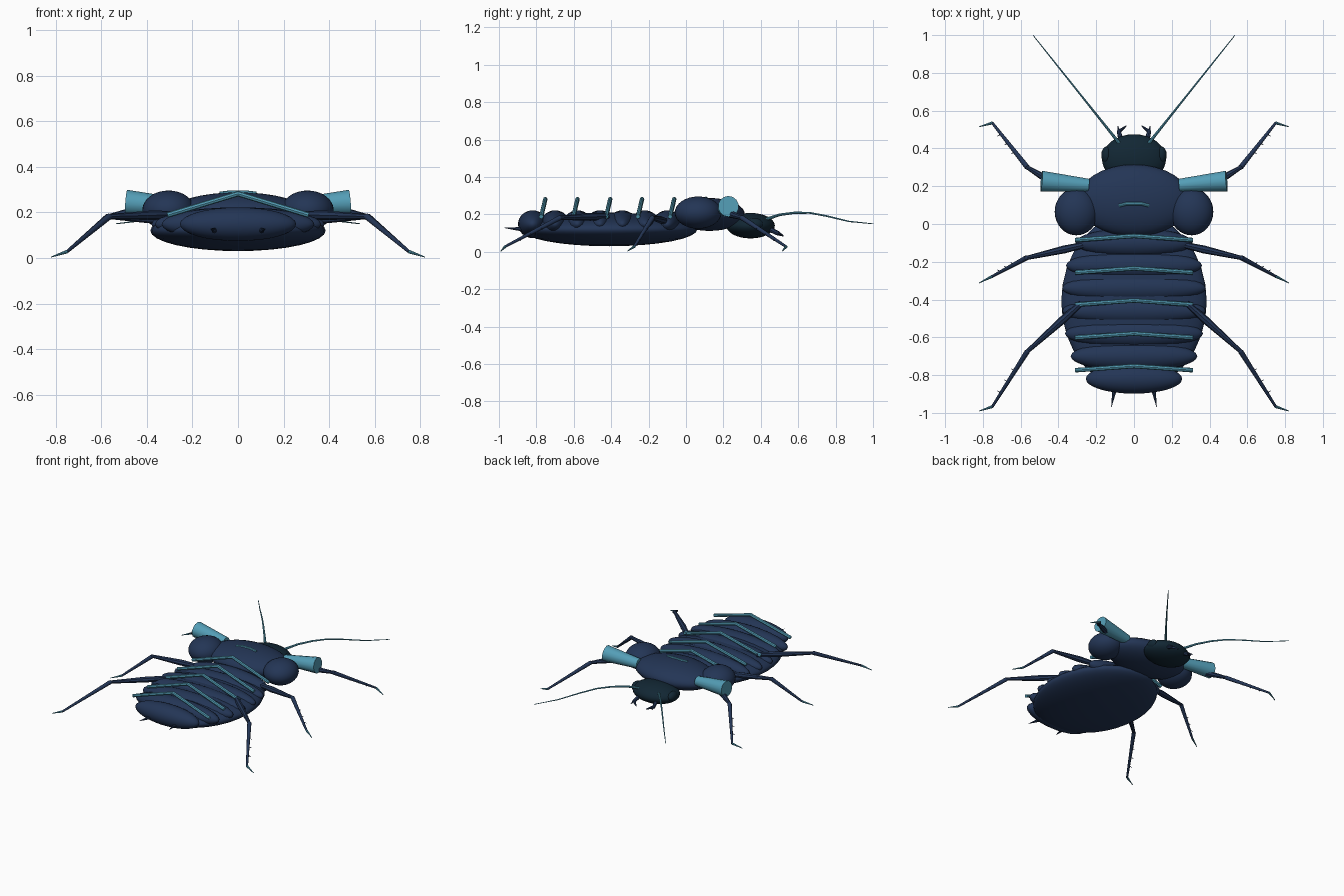
import bpy, math
from mathutils import Vector

if "Cube" in bpy.data.objects:
    bpy.data.objects.remove(bpy.data.objects["Cube"])


def material(name, rgb):
    m = bpy.data.materials.new(name)
    m.diffuse_color = (*rgb, 1)
    m.use_nodes = True
    m.node_tree.nodes["Principled BSDF"].inputs["Base Color"].default_value = m.diffuse_color
    return m


NAVY = material("navy shell", (0.017, 0.036, 0.092))
DARK = material("dark head", (0.006, 0.020, 0.034))
TEAL = material("teal armour", (0.088, 0.34, 0.47))


def finish(ob, name, mat, smooth=True):
    ob.name = name
    ob.data.materials.append(mat)
    if smooth:
        bpy.ops.object.shade_smooth_by_angle(angle=math.radians(40))
    return ob


def ellipsoid(name, loc, radii, mat):
    bpy.ops.mesh.primitive_uv_sphere_add(segments=32, ring_count=16, location=loc)
    ob = bpy.context.object
    ob.scale = radii
    return finish(ob, name, mat)


def rod(name, a, b, r1, r2, mat, sides=12):
    a, b = Vector(a), Vector(b)
    d = b - a
    bpy.ops.mesh.primitive_cone_add(vertices=sides, radius1=r1, radius2=r2,
                                    depth=d.length, location=(a + b) / 2)
    ob = bpy.context.object
    ob.rotation_euler = d.to_track_quat('Z', 'Y').to_euler()
    return finish(ob, name, mat)


def tube(name, points, radii, mat):
    cu = bpy.data.curves.new(name, 'CURVE')
    cu.dimensions = '3D'
    cu.bevel_depth = 1
    cu.bevel_resolution = 2
    cu.use_fill_caps = True
    sp = cu.splines.new('POLY')
    sp.points.add(len(points) - 1)
    for p, co, r in zip(sp.points, points, radii):
        p.co = (*co, 1)
        p.radius = r
    ob = bpy.data.objects.new(name, cu)
    bpy.context.collection.objects.link(ob)
    bpy.ops.object.select_all(action='DESELECT')
    ob.select_set(True)
    bpy.context.view_layer.objects.active = ob
    bpy.ops.object.convert(target='MESH')
    return finish(bpy.context.object, name, mat)


# Abdomen: smooth belly hull with overlapping back segments
ellipsoid("belly", (0, -0.41, 0.12), (0.385, 0.47, 0.09), NAVY)
for i, w in enumerate((0.31, 0.36, 0.38, 0.38, 0.365, 0.335, 0.255)):
    ellipsoid(f"back_segment_{i + 1}", (0, -0.10 - 0.12 * i, 0.148),
              (w, 0.078, 0.074), NAVY)

# Raised chevron ridges across the back
for i, y in enumerate((-0.063, -0.235, -0.405, -0.580, -0.752)):
    tube(f"ridge_{i + 1}", [(-0.31, y - 0.022, 0.188), (0, y, 0.282),
                            (0.31, y - 0.022, 0.188)], [0.012] * 3, TEAL)

# Thorax with a small curved mark on top
ellipsoid("thorax", (0, 0.125, 0.2), (0.30, 0.19, 0.088), NAVY)
tube("thorax_mark", [(-0.08, 0.097, 0.282), (-0.04, 0.107, 0.287), (0.04, 0.107, 0.287),
                     (0.08, 0.097, 0.282)], [0.009] * 4, TEAL)

# Head
ellipsoid("head", (0, 0.345, 0.14), (0.17, 0.13, 0.068), DARK)

for s, side in ((-1, "left"), (1, "right")):
    # Shoulders and armour cuffs
    ellipsoid(f"{side}_shoulder", (s * 0.305, 0.065, 0.21), (0.115, 0.125, 0.086), NAVY)
    rod(f"{side}_cuff", (s * 0.24, 0.205, 0.225), (s * 0.49, 0.227, 0.243),
        0.035, 0.056, TEAL, 14)

    # Eyes, mouthparts, antennae and tail feelers
    ellipsoid(f"{side}_eye", (s * 0.145, 0.365, 0.15), (0.028, 0.045, 0.032), DARK)
    tube(f"{side}_mouthpart", [(s * 0.07, 0.45, 0.12), (s * 0.08, 0.49, 0.10),
                               (s * 0.04, 0.52, 0.085)], [0.014, 0.012, 0.003], NAVY)
    rod(f"{side}_mouth_tooth", (s * 0.08, 0.485, 0.105), (s * 0.085, 0.52, 0.09),
        0.01, 0.001, NAVY, 8)
    heights = ((0.43, 0.175), (0.50, 0.198), (0.58, 0.209), (0.66, 0.209),
               (0.75, 0.192), (0.87, 0.163), (1.0, 0.15))
    tube(f"{side}_antenna", [(s * (0.08 + (y - 0.43) * 0.798), y, z) for y, z in heights],
         [0.009, 0.007, 0.006, 0.005, 0.0045, 0.0035, 0.002], TEAL)
    rod(f"{side}_tail_feeler", (s * 0.10, -0.86, 0.12), (s * 0.12, -0.97, 0.128),
        0.014, 0.001, NAVY, 8)

    # Legs: thigh, shin with spines, foot
    legs = {
        "front": ((0.40, 0.20, 0.215), (0.565, 0.30, 0.182), (0.75, 0.535, 0.028), (0.82, 0.515, 0.004), 1),
        "middle": ((0.26, -0.11, 0.165), (0.57, -0.180, 0.182), (0.75, -0.277, 0.028), (0.82, -0.312, 0.004), -1),
        "rear": ((0.28, -0.42, 0.19), (0.565, -0.675, 0.182), (0.75, -0.967, 0.028), (0.82, -0.99, 0.004), -1),
    }
    for leg, (hip, knee, ankle, toe, f) in legs.items():
        hip, knee, ankle, toe = (Vector((s * p[0], p[1], p[2])) for p in (hip, knee, ankle, toe))
        tube(f"{side}_{leg}_thigh", [hip, hip.lerp(knee, 0.35), knee],
             [0.016, 0.021, 0.011], NAVY)
        ellipsoid(f"{side}_{leg}_knee", knee, (0.012,) * 3, NAVY)
        rod(f"{side}_{leg}_shin", knee, ankle, 0.014, 0.007, NAVY)
        rod(f"{side}_{leg}_foot", ankle, toe, 0.008, 0.002, TEAL, 8)
        for t in (0.35, 0.55, 0.75):
            p = knee.lerp(ankle, t)
            rod(f"{side}_{leg}_spine", p, p + Vector((s * 0.022, -f * 0.012, -0.008)),
                0.005, 0.0005, NAVY, 6)
